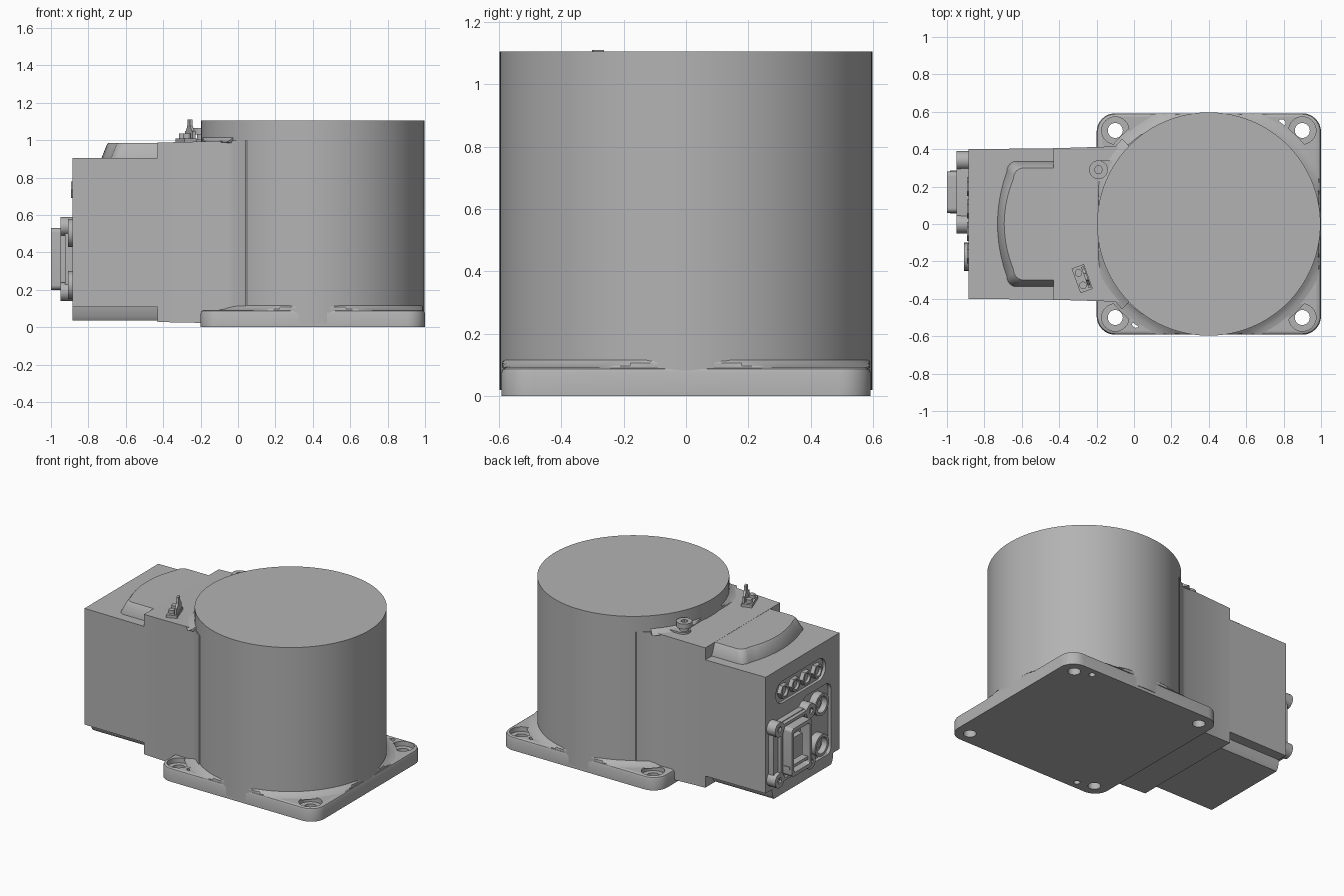
import bpy, bmesh
from math import pi, sin, cos, radians
from mathutils import Matrix, Vector

old = bpy.data.objects.get("Cube")
if old:
    bpy.data.objects.remove(old, do_unlink=True)

grey = bpy.data.materials.new("plain grey")
grey.use_nodes = True
grey.diffuse_color = (0.45, 0.45, 0.45, 1)
grey.node_tree.nodes["Principled BSDF"].inputs["Base Color"].default_value = grey.diffuse_color

CX, R, TOP = 0.4, 0.597, 1.105     # drum axis, radius, height
END = -0.885                       # connector face


def finish(name, bm):
    bmesh.ops.recalc_face_normals(bm, faces=bm.faces)
    me = bpy.data.meshes.new(name)
    bm.to_mesh(me)
    bm.free()
    me.materials.append(grey)
    ob = bpy.data.objects.new(name, me)
    bpy.context.collection.objects.link(ob)
    smooth(ob)
    return ob


def activate(ob):
    bpy.ops.object.select_all(action='DESELECT')
    ob.select_set(True)
    bpy.context.view_layer.objects.active = ob


def smooth(ob):
    activate(ob)
    bpy.ops.object.shade_smooth_by_angle(angle=radians(30))


def loft(name, rings):
    """Join closed rings of 3D points and cap both ends."""
    bm = bmesh.new()
    loops = [[bm.verts.new(p) for p in ring] for ring in rings]
    n = len(loops[0])
    for a, b in zip(loops, loops[1:]):
        for i in range(n):
            bm.faces.new((a[i], a[(i + 1) % n], b[(i + 1) % n], b[i]))
    bm.faces.new(loops[0])
    bm.faces.new(loops[-1])
    return finish(name, bm)


def rounded(cu, cv, hu, hv, r, steps=8):
    """Rounded rectangle outline as 2D points."""
    pts = []
    for q, (su, sv) in enumerate(((1, 1), (-1, 1), (-1, -1), (1, -1))):
        for i in range(steps + 1):
            a = (q + i / steps) * pi / 2
            pts.append((cu + su * (hu - r) + r * cos(a), cv + sv * (hv - r) + r * sin(a)))
    return pts


def circle(cu, cv, r, n=32):
    return [(cu + r * cos(2 * pi * i / n), cv + r * sin(2 * pi * i / n)) for i in range(n)]


def upright(name, pts, lo, hi):
    return loft(name, [[(x, y, z) for x, y in pts] for z in (lo, hi)])


def outward(name, pts, lo, hi):
    """Extrude a (y, z) outline along x."""
    return loft(name, [[(x, y, z) for y, z in pts] for x in (lo, hi)])


def box(name, x0, x1, y0, y1, z0, z1):
    return upright(name, [(x0, y0), (x1, y0), (x1, y1), (x0, y1)], z0, z1)


def cut(ob, cutters):
    for c in cutters:
        m = ob.modifiers.new("cut", 'BOOLEAN')
        m.operation, m.solver, m.object = 'DIFFERENCE', 'EXACT', c
        activate(ob)
        bpy.ops.object.modifier_apply(modifier=m.name)
        bpy.data.objects.remove(c, do_unlink=True)
    smooth(ob)


def fillet(name, a0, a1, profile, n=128):
    """Sweep a (radius, z) section round the drum, kept within the square plate."""
    rings = []
    for i in range(n + 1):
        a = radians(a0 + (a1 - a0) * i / n)
        lim = 0.59 / max(abs(cos(a)), abs(sin(a)))
        rings.append([(CX + min(r, lim) * cos(a), min(r, lim) * sin(a), z) for r, z in profile])
    return loft(name, rings)


# Mounting plate with softened top edge, counterbored and dowel holes
plate = loft("mounting_plate", [
    [(x, y, z) for x, y in rounded(CX, 0, 0.6 - d, 0.592 - d, 0.1 - d)]
    for d, z in ((0, 0), (0, 0.075), (0.005, 0.087), (0.016, 0.093))])
holes = []
for x in (-0.1, 0.9):
    for y in (-0.5, 0.5):
        holes.append(upright("hole", circle(x, y, 0.04), -0.1, 0.2))
        holes.append(upright("bore", circle(x, y, 0.073), 0.06, 0.2))
for x, y in ((0.79, 0.54), (0.01, -0.535)):
    holes.append(upright("dowel", circle(x, y, 0.02, 20), -0.1, 0.2))
cut(plate, holes)

# Drum and the blends at its foot and shoulder
upright("drum", circle(CX, 0, R, 128), 0.02, TOP)
fillet("foot_blend", 0, 360, [(0.57, 0.088), (0.665, 0.09), (0.63, 0.097), (0.61, 0.107), (0.59, 0.122)])
fillet("shoulder_blend", 135.5, 224.5, [(0.57, 0.98), (0.65, 0.99), (0.62, 1.0), (0.606, 1.01), (0.59, 1.02)], 40)

# Neck joining the drum to the rear housing, slightly flared
side = [(-0.43, 0.405), (-0.06, 0.416), (-0.025, 0.43), (0.04, 0.482), (0.15, 0.48)]
outline = side + [(x, -y) for x, y in reversed(side)]
loft("neck", [[(x, y, 0.028 - 0.02 * (x + 0.43)) for x, y in outline],
              [(x, y, 0.987 + 0.025 * (x + 0.43)) for x, y in outline]])

# Rear housing with recessed connector bay and indicator slot
housing = upright("rear_housing", [(END, -0.4), (-0.42, -0.405), (-0.42, 0.405), (END, 0.4)], 0.108, 0.905)
cut(housing, [outward("bay", rounded(-0.15, 0.36, 0.16, 0.25, 0.06), -0.95, END + 0.025),
              outward("slot", rounded(0.02, 0.735, 0.27, 0.075, 0.074), -0.95, END + 0.02)])

# Narrower keel under the housing
outward("lower_keel", [(-0.31, 0.037), (0.31, 0.037), (0.325, 0.06), (0.335, 0.12), (-0.335, 0.12), (-0.325, 0.06)],
        END, -0.42)


# Bowed, sloping hump on top of the housing
def hump(inset, z):
    pts = [(-0.42, 0.335 - inset)]
    h = 0.335 - inset
    for i in range(7):                                  # rounded shoulder
        a = i / 6 * pi / 2
        pts.append((-0.63 + inset - 0.05 * sin(a), h - 0.055 + 0.055 * cos(a)))
    for i in range(1, 6):                               # bowed end
        t = i / 5
        pts.append((-0.68 + inset - 0.05 * (1 - (1 - t) ** 2), (h - 0.055) * (1 - t)))
    return [(x, y, z) for x, y in pts + [(x, -y) for x, y in reversed(pts[:-1])]]


loft("top_hump", [hump(0, 0.89), hump(0, 0.905), hump(0.028, 0.975), hump(0.036, 0.986)])

# Row of ringed ports in the slot
for i in range(4):
    y = 0.2 - 0.12 * i
    port = outward("air_port_%d" % i, circle(y, 0.735, 0.05, 6), END - 0.008, END + 0.03)
    cut(port, [outward("c", circle(y, 0.735, 0.032, 20), -1, END + 0.01)])

# Two round sockets in the bay
for i, z in enumerate((0.505, 0.225)):
    sock = outward("round_socket_%d" % i, circle(-0.175, z, 0.075), -0.91, END + 0.04)
    cut(sock, [outward("c", circle(-0.175, z, 0.055), -1, END + 0.015)])
    outward("socket_pin_%d" % i, circle(-0.175, z, 0.025, 16), END, END + 0.03)

# Large rectangular connector: flange, shell, insert, corner bosses
flange = outward("connector_flange", rounded(0.17, 0.365, 0.2, 0.2, 0.04), -0.925, END + 0.04)
rim = outward("connector_rim", rounded(0.17, 0.365, 0.155, 0.195, 0.03), -0.95, -0.91)
shell = outward("connector_shell", rounded(0.17, 0.365, 0.11, 0.165, 0.025), -1.0, -0.91)
cut(rim, [outward("c", rounded(0.17, 0.365, 0.135, 0.175, 0.02), -1.1, -0.93)])
cut(shell, [outward("c", rounded(0.17, 0.365, 0.085, 0.14, 0.015), -1.1, -0.93)])
box("connector_insert", -0.965, -0.92, 0.115, 0.225, 0.29, 0.44)
box("connector_latch", -0.985, -0.92, 0.055, 0.285, 0.25, 0.27)
for y in (0.0, 0.34):
    for z in (0.19, 0.54):
        boss = outward("corner_boss", circle(y, z, 0.05, 24), -0.95, END + 0.04)
        cut(boss, [outward("c", circle(y, z, 0.022, 6), -1, -0.935)])

# Plug on the shoulder: pad, stem and drilled head
upright("plug_pad", rounded(-0.15, 0.29, 0.08, 0.05, 0.049), 0.97, 1.005)
upright("plug_stem", circle(-0.19, 0.29, 0.03), 0.98, 1.04)
head = upright("plug_head", circle(-0.19, 0.29, 0.05), 1.03, 1.065)
cut(head, [upright("c", circle(-0.19, 0.29, 0.022, 6), 1.045, 1.1)])

# Angled bracket: foot, upright tab and two screws
turn = Matrix.Translation((-0.277, -0.292, 0)) @ Matrix.Rotation(radians(20), 4, 'Z')
parts = [box("bracket_foot", -0.035, 0.035, -0.07, 0.07, 0.975, 1.01),
         box("bracket_web", 0.015, 0.03, -0.06, 0.06, 1.0, 1.05)]
for y in (-0.035, 0.035):
    parts.append(upright("bracket_screw", circle(-0.008, y, 0.02, 20), 1.0, 1.035))
tab = [(-0.055, 1.04), (0.055, 1.04), (0.025, 1.075), (0.02, 1.11), (-0.015, 1.11), (-0.02, 1.075)]
parts.append(outward("bracket_tab", tab, 0.015, 0.03))
for ob in parts:
    ob.data.transform(turn)
